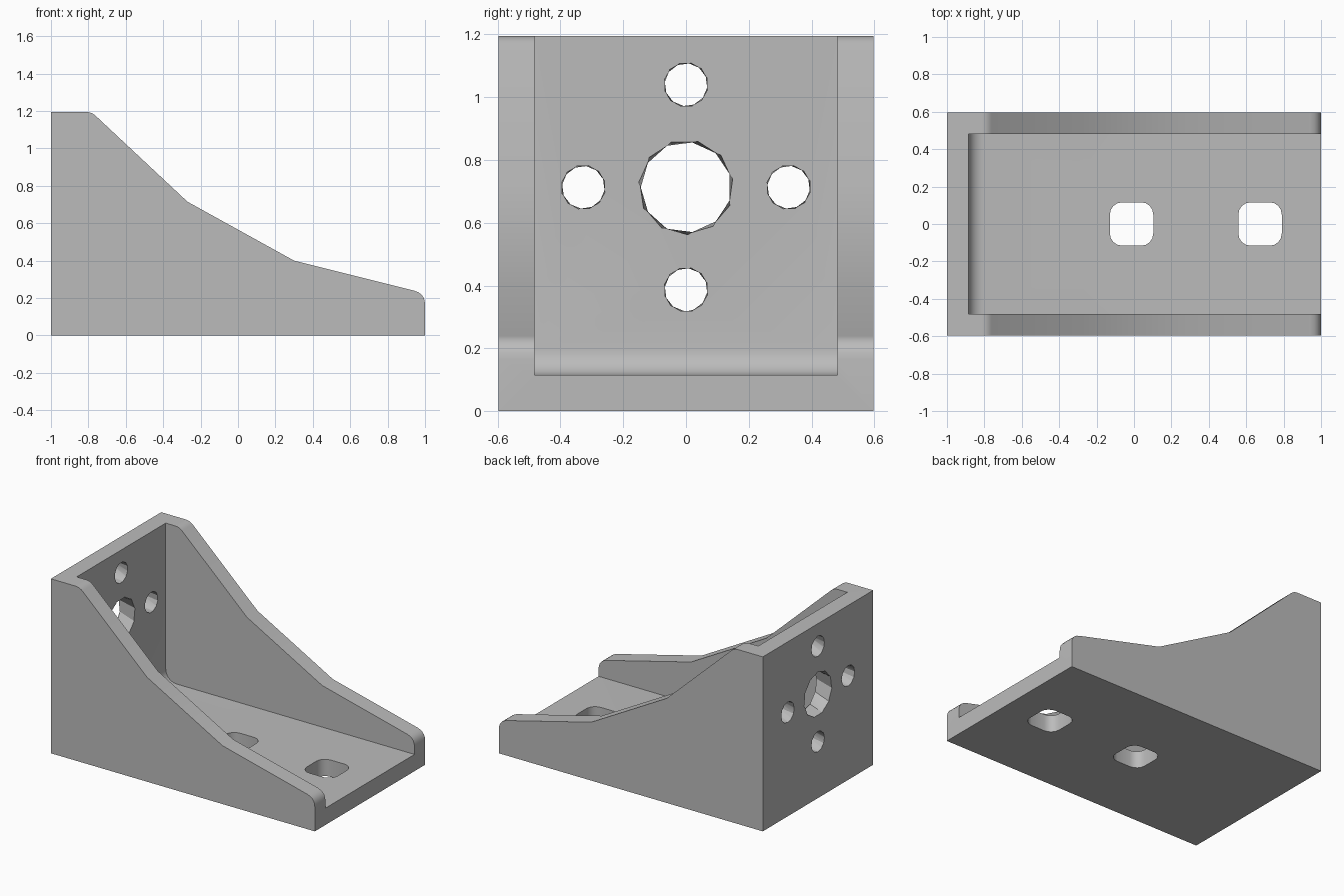
import bpy, bmesh, math
from mathutils import Vector

cube = bpy.data.objects.get("Cube")
if cube:
    bpy.data.objects.remove(cube, do_unlink=True)

HALF_W, INNER_W, WALL, HEIGHT = 0.597, 0.482, 0.115, 1.195

grey = bpy.data.materials.new("light_grey")
grey.use_nodes = True
colour = (0.5, 0.5, 0.5, 1)
grey.diffuse_color = colour
grey.node_tree.nodes["Principled BSDF"].inputs["Base Color"].default_value = colour


def loft(name, start, end):
    """Solid between two rings with equal point counts."""
    bm = bmesh.new()
    a = [bm.verts.new(p) for p in start]
    b = [bm.verts.new(p) for p in end]
    bm.faces.new(a)
    bm.faces.new(b)
    n = len(a)
    for i in range(n):
        bm.faces.new((a[i], a[(i + 1) % n], b[(i + 1) % n], b[i]))
    bmesh.ops.recalc_face_normals(bm, faces=bm.faces)
    mesh = bpy.data.meshes.new(name)
    bm.to_mesh(mesh)
    bm.free()
    obj = bpy.data.objects.new(name, mesh)
    bpy.context.collection.objects.link(obj)
    return obj


def extrude_y(name, profile, half):
    return loft(name, [(x, -half, z) for x, z in profile],
                [(x, half, z) for x, z in profile])


def rounded(prev, corner, nxt, dist, steps=5):
    """Points rounding a profile corner, starting dist away from it."""
    c = Vector(corner)
    p = c + (Vector(prev) - c).normalized() * dist
    q = c + (Vector(nxt) - c).normalized() * dist
    return [tuple(p.lerp(c, i / steps).lerp(c.lerp(q, i / steps), i / steps))
            for i in range(steps + 1)]


def twisted_hole(y, z, radius, sides):
    """Cutter through the upright wall, its far ring turned by half a side."""
    def ring(x, turn):
        return [(x, y + radius * math.sin(t), z + radius * math.cos(t))
                for t in (math.tau * (i + turn) / sides for i in range(sides))]
    return loft("wall_hole_cutter", ring(-1.02, 0), ring(-0.865, 0.5))


def slot(x, half=0.116, corner=0.065, steps=4):
    """Rounded square cutter through the base."""
    ring = []
    for quarter in range(4):
        mid = math.pi / 4 + quarter * math.pi / 2
        cx = math.copysign(half - corner, math.cos(mid))
        cy = math.copysign(half - corner, math.sin(mid))
        for i in range(steps + 1):
            t = (quarter + i / steps) * math.pi / 2
            ring.append((x + cx + corner * math.cos(t), cy + corner * math.sin(t)))
    return loft("base_hole_cutter", [(px, py, -0.1) for px, py in ring],
                [(px, py, 0.2) for px, py in ring])


# Bracket body with stepped slope along its cheeks
upper, lower = (-0.27, 0.715), (0.3, 0.4)
shoulder, toe = (-0.783, HEIGHT), (1, 0.225)
profile = [(-1, 0), (1, 0)]
profile += rounded((1, 0), toe, lower, 0.06)
profile += [lower, upper]
profile += rounded(upper, shoulder, (-1, HEIGHT), 0.03)
profile += [(-1, HEIGHT)]
bracket = extrude_y("corner_bracket", profile, HALF_W)

# Channel between the cheeks, with a fillet where the wall meets the base
back = WALL - 1
fillet = [(back + 0.08 * (1 - math.cos(t)), WALL + 0.08 * (1 - math.sin(t)))
          for t in (math.pi / 2 * i / 6 for i in range(7))]
cutters = [extrude_y("channel_cutter",
                     [(back, 1.4)] + fillet + [(1.2, WALL), (1.2, 1.4)], INNER_W)]

# Shaft hole, four screw holes and two base slots
cutters.append(twisted_hole(0, 0.713, 0.152, 11))
for y, z in ((0, 1.04), (0, 0.387), (-0.327, 0.713), (0.327, 0.713)):
    cutters.append(twisted_hole(y, z, 0.071, 12))
cutters += [slot(-0.013), slot(0.674)]

for cutter in cutters:
    cutter.hide_render = True
    mod = bracket.modifiers.new("cut", "BOOLEAN")
    mod.operation, mod.solver, mod.object = "DIFFERENCE", "EXACT", cutter

# Bake the cuts and tidy up
graph = bpy.context.evaluated_depsgraph_get()
baked = bpy.data.meshes.new_from_object(bracket.evaluated_get(graph))
bracket.modifiers.clear()
bracket.data = baked
for cutter in cutters:
    bpy.data.objects.remove(cutter, do_unlink=True)
baked.materials.clear()
baked.materials.append(grey)

bpy.ops.object.select_all(action="DESELECT")
bracket.select_set(True)
bpy.context.view_layer.objects.active = bracket
bpy.ops.object.shade_smooth_by_angle(angle=math.radians(30))
